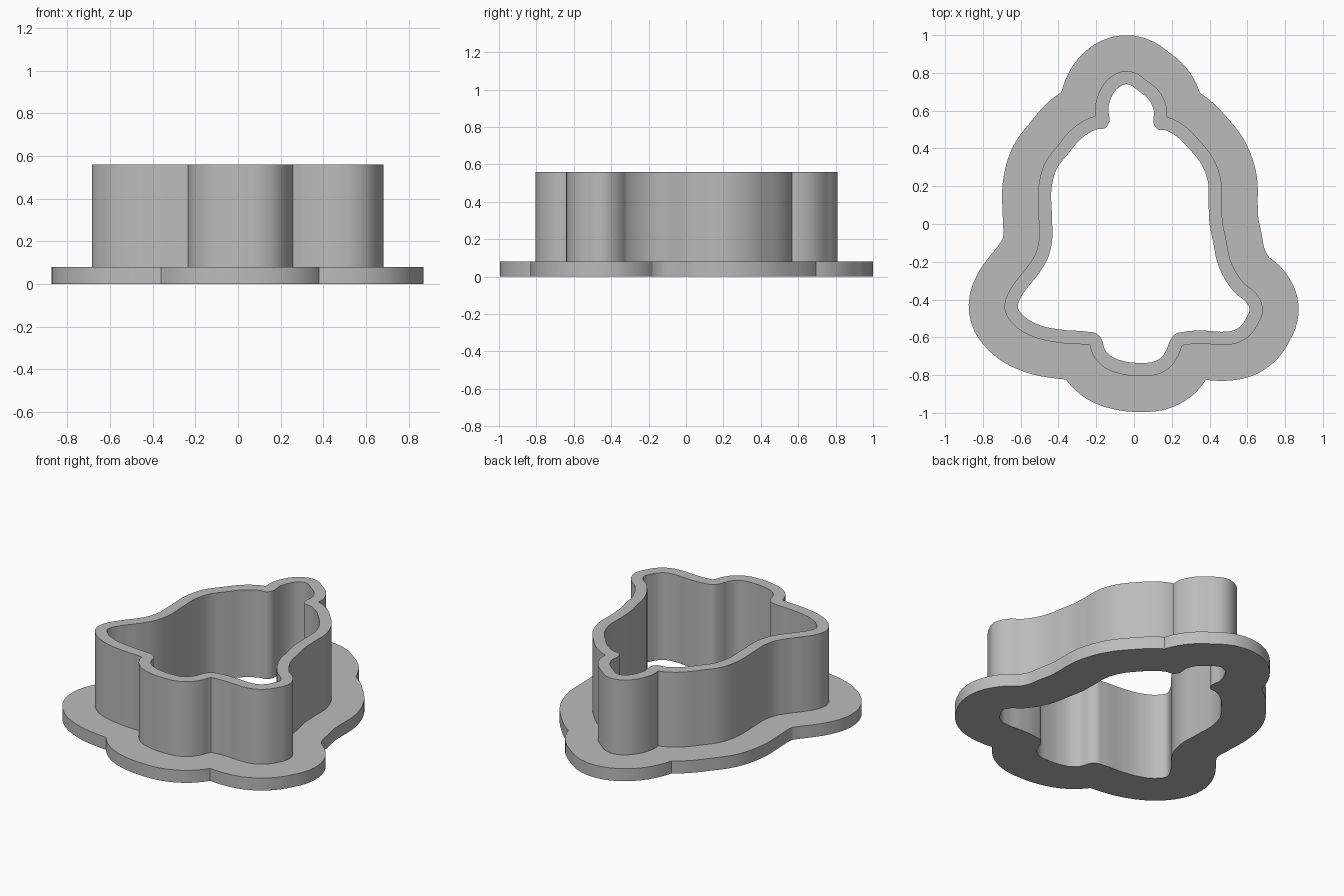
import bpy
import bmesh
from mathutils import Vector
from mathutils.geometry import interpolate_bezier, intersect_line_line

WALL = 0.07
FLANGE = 0.26
FLANGE_TOP = 0.08
WALL_TOP = 0.56
STEPS = 8

# Inner opening of the bell, clockwise from the top of its handle
BELL = [(-.045, .74), (.03, .7), (.085, .65), (.105, .6), (.105, .53), (.12, .505),
        (.17, .495), (.23, .46), (.29, .4), (.36, .31), (.39, .23), (.395, .1),
        (.4, 0), (.42, -.1), (.44, -.2), (.48, -.29), (.54, -.37), (.595, -.415),
        (.612, -.45), (.595, -.495), (.565, -.54), (.53, -.562), (.48, -.57),
        (.38, -.565), (.27, -.57), (.215, -.585), (.19, -.62), (.17, -.67),
        (.14, -.71), (.1, -.73), (.04, -.735), (-.05, -.727), (-.12, -.7),
        (-.15, -.67), (-.178, -.6), (-.2, -.58), (-.25, -.57), (-.38, -.56),
        (-.5, -.535), (-.58, -.49), (-.615, -.44), (-.6, -.39), (-.57, -.345),
        (-.51, -.27), (-.46, -.19), (-.435, -.1), (-.435, .05), (-.435, .2),
        (-.41, .29), (-.35, .37), (-.27, .46), (-.2, .5), (-.15, .51),
        (-.135, .53), (-.135, .62), (-.12, .67), (-.09, .715)]


def smooth_outline(points):
    """Run a smooth closed curve through the points."""
    pts = [Vector((x, y, 0)) for x, y in points]
    n = len(pts)
    dirs = []
    for i, p in enumerate(pts):
        a, b = p - pts[i - 1], pts[(i + 1) % n] - p
        dirs.append((a / a.length_squared + b / b.length_squared).normalized())
    out = []
    for i, p in enumerate(pts):
        j = (i + 1) % n
        reach = (pts[j] - p).length / 3
        out += interpolate_bezier(p, p + dirs[i] * reach, pts[j] - dirs[j] * reach,
                                  pts[j], STEPS + 1)[:-1]
    return out


def offset_outline(src, dist):
    """Grow a clockwise outline; overlapping runs collapse to a sharp corner."""
    n = len(src)
    out = []
    for i, p in enumerate(src):
        t = (src[(i + 1) % n] - src[i - 1]).normalized()
        out.append(p + Vector((-t.y, t.x, 0)) * dist)
    keep = [min((q - s).length for s in src) > dist - 0.002 for q in out]
    i = 0
    while i < n:
        if keep[i]:
            i += 1
            continue
        end = i
        while end < n and not keep[end]:
            end += 1
        a, b = out[i - 1], out[end % n]
        corner = (a + b) / 2
        hit = intersect_line_line(out[i - 2], a, b, out[(end + 1) % n])
        if hit and (hit[0] - corner).length < (a - b).length:
            corner = hit[0]
        for k in range(i, end):
            out[k] = corner.copy()
        i = end
    return out


def loft(name, rings, material):
    """Skin a chain of (outline, height) rings."""
    bm = bmesh.new()
    loops = [[bm.verts.new((p.x, p.y, z)) for p in ring] for ring, z in rings]
    for low, high in zip(loops, loops[1:]):
        for i in range(len(low)):
            bm.faces.new((low[i - 1], low[i], high[i], high[i - 1]))
    bmesh.ops.remove_doubles(bm, verts=bm.verts, dist=0.0002)
    mesh = bpy.data.meshes.new(name)
    bm.to_mesh(mesh)
    bm.free()
    mesh.materials.append(material)
    obj = bpy.data.objects.new(name, mesh)
    bpy.context.collection.objects.link(obj)
    bpy.ops.object.select_all(action='DESELECT')
    obj.select_set(True)
    bpy.context.view_layer.objects.active = obj
    bpy.ops.object.shade_smooth_by_angle(angle=0.6)
    return obj


cube = bpy.data.objects.get("Cube")
if cube:
    bpy.data.objects.remove(cube, do_unlink=True)

grey = bpy.data.materials.new("grey_plastic")
grey.use_nodes = True
colour = (0.5, 0.5, 0.5, 1)
grey.diffuse_color = colour
grey.node_tree.nodes["Principled BSDF"].inputs["Base Color"].default_value = colour

inner = smooth_outline(BELL)
outer = offset_outline(inner, WALL)
rim = offset_outline(inner, FLANGE)

# Upright cutting wall
loft("cutting_wall", [(inner, FLANGE_TOP), (inner, WALL_TOP),
                      (outer, WALL_TOP), (outer, FLANGE_TOP)], grey)

# Wide flat grip around its foot
loft("base_flange", [(outer, FLANGE_TOP), (rim, FLANGE_TOP), (rim, 0),
                     (inner, 0), (inner, FLANGE_TOP)], grey)
